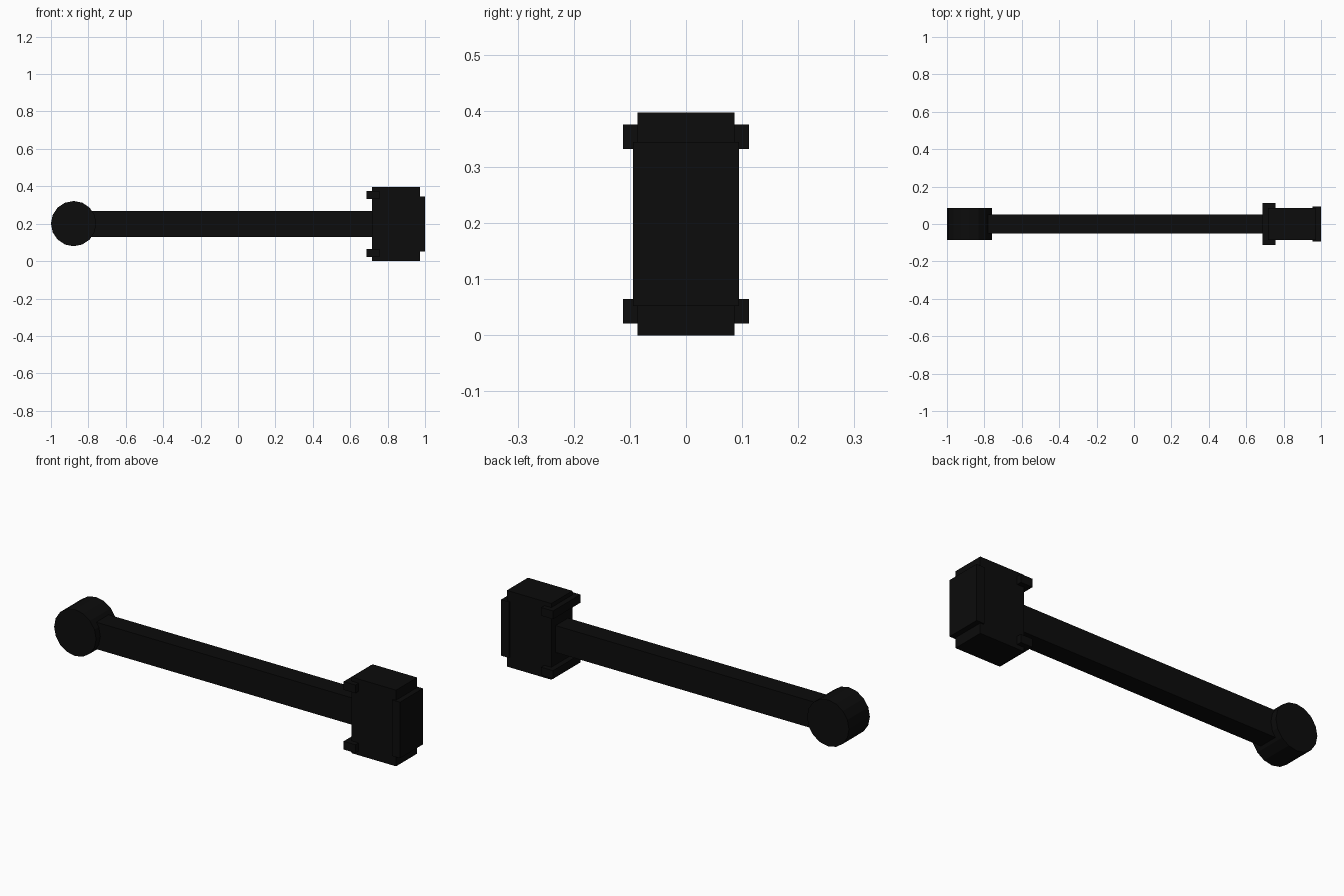
import bpy
import math

cube = bpy.data.objects.get("Cube")
if cube:
    bpy.data.objects.remove(cube, do_unlink=True)

MID = 0.1985  # height of the handle axis

black = bpy.data.materials.new("matte_black")
black.use_nodes = True
colour = (0.0035, 0.0035, 0.0035, 1)
black.diffuse_color = colour
black.node_tree.nodes["Principled BSDF"].inputs["Base Color"].default_value = colour


def box(name, x, y_half, z):
    """Box from an x range, a half depth and a z range."""
    bpy.ops.mesh.primitive_cube_add(
        size=1, location=(sum(x) / 2, 0, sum(z) / 2))
    ob = bpy.context.object
    ob.name = name
    ob.scale = (x[1] - x[0], 2 * y_half, z[1] - z[0])
    bpy.ops.object.transform_apply(location=False, rotation=False)
    ob.data.materials.append(black)
    return ob


# Long handle between the round end and the head
box("handle", (-0.88, 0.74), 0.051, (MID - 0.07, MID + 0.07))

# Round end, a faceted disc lying across the handle
bpy.ops.mesh.primitive_cylinder_add(
    vertices=16, radius=0.121, depth=0.172, location=(-0.879, 0, MID + 0.002),
    rotation=(math.pi / 2, 0, 0))
disc = bpy.context.object
disc.name = "round_end"
disc.data.materials.append(black)

# Head block with its slightly wider face plate
box("head_block", (0.716, 0.972), 0.0866, (0, 2 * MID))
box("face_plate", (0.955, 1.0), 0.0946, (MID - 0.146, MID + 0.146))

# Cross bars at the back of the head, above and below the handle
for name, side in (("upper_cross_bar", 1), ("lower_cross_bar", -1)):
    centre = MID + side * 0.1555
    box(name, (0.688, 0.756), 0.1125, (centre - 0.0215, centre + 0.0215))
